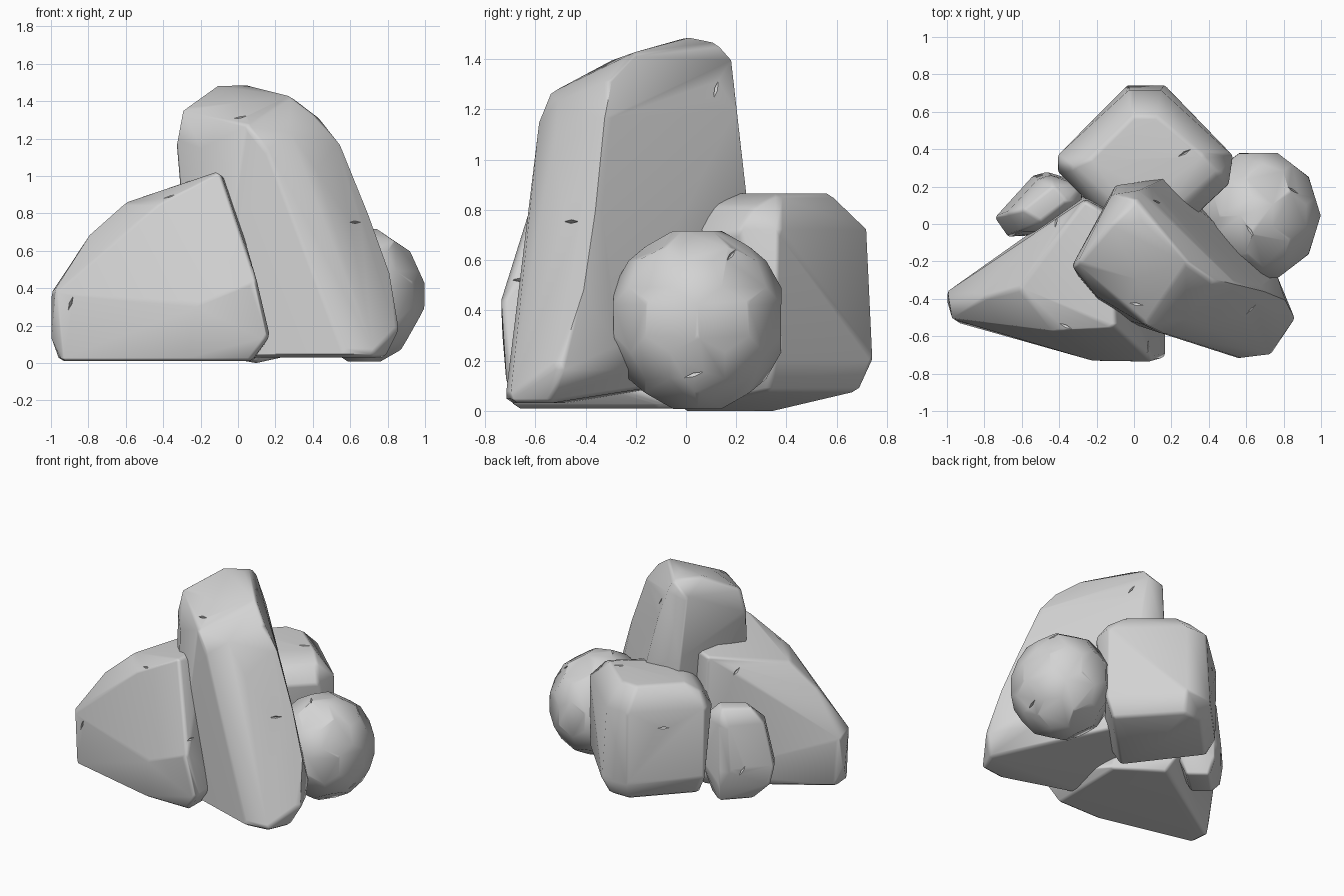
import bpy
import bmesh
import math
from mathutils import Matrix, Vector
from mathutils.bvhtree import BVHTree

old = bpy.data.objects.get("Cube")
if old:
    bpy.data.objects.remove(old, do_unlink=True)

# One grey stone material
stone = bpy.data.materials.new("grey_stone")
stone.use_nodes = True
grey = (0.65, 0.65, 0.65, 1)
stone.diffuse_color = grey
for node in stone.node_tree.nodes:
    if node.type == 'BSDF_PRINCIPLED':
        node.inputs["Base Color"].default_value = grey
        node.inputs["Roughness"].default_value = 0.8


def sphere_directions(subdivisions, part):
    """Unit directions to the corners or the face centres of a sphere."""
    bm = bmesh.new()
    bmesh.ops.create_icosphere(bm, subdivisions=subdivisions, radius=1)
    if part == "corners":
        found = [v.co.normalized() for v in bm.verts]
    else:
        found = [f.calc_center_median().normalized() for f in bm.faces]
    bm.free()
    return found


# Small round shape that softens every corner
BALL = sphere_directions(1, "corners")


def ring(z, *corners):
    """Corners that share one height."""
    return [(x, y, z) for x, y in corners]


def bounds(points):
    low = [min(p[i] for p in points) for i in range(3)]
    high = [max(p[i] for p in points) for i in range(3)]
    return low, high


def link_mesh(name, bm):
    mesh = bpy.data.meshes.new(name)
    bm.to_mesh(mesh)
    obj = bpy.data.objects.new(name, mesh)
    bpy.context.collection.objects.link(obj)
    return obj


def activate(obj):
    bpy.ops.object.select_all(action='DESELECT')
    obj.select_set(True)
    bpy.context.view_layer.objects.active = obj


def chip_cutter(tree, near, turn):
    """Narrow diamond laid into the surface closest to a point."""
    spot, normal, _, _ = tree.find_nearest(Vector(near))
    bm = bmesh.new()
    bmesh.ops.create_cone(bm, segments=4, radius1=1, radius2=0, depth=2,
                          cap_ends=True)
    shape = Matrix.Diagonal((0.08, 0.016, 0.02, 1))
    flip = Matrix.Rotation(math.pi, 4, 'X')
    spin = Matrix.Rotation(math.radians(turn), 4, 'Z')
    lay = normal.to_track_quat('Z', 'Y').to_matrix().to_4x4()
    bm.transform(Matrix.Translation(spot) @ lay @ spin @ shape @ flip)
    cutter = link_mesh("chip_cutter", bm)
    cutter.hide_render = True
    bm.free()
    return cutter


def rock(name, points, soft, chips):
    """Rounded convex stone that fills the bounds of its corner points."""
    bm = bmesh.new()
    for p in points:
        for c in BALL:
            bm.verts.new(Vector(p) + c * soft)
    bmesh.ops.convex_hull(bm, input=bm.verts[:])
    loose = [v for v in bm.verts if not v.link_faces]
    bmesh.ops.delete(bm, geom=loose, context='VERTS')
    low, high = bounds(points)
    for v in bm.verts:
        for i in range(3):
            part = (v.co[i] - low[i] + soft) / (high[i] - low[i] + 2 * soft)
            v.co[i] = low[i] + part * (high[i] - low[i])
    bmesh.ops.dissolve_limit(bm, angle_limit=math.radians(3),
                             verts=bm.verts[:], edges=bm.edges[:])
    bmesh.ops.recalc_face_normals(bm, faces=bm.faces[:])
    tree = BVHTree.FromBMesh(bm)
    obj = link_mesh(name, bm)
    bm.free()
    obj.data.materials.append(stone)

    # Weathered chips
    activate(obj)
    for near, turn in chips:
        cutter = chip_cutter(tree, near, turn)
        cut = obj.modifiers.new("chip", 'BOOLEAN')
        cut.operation = 'DIFFERENCE'
        cut.solver = 'EXACT'
        cut.object = cutter
        bpy.ops.object.modifier_apply(modifier=cut.name)
        bpy.data.objects.remove(cutter, do_unlink=True)

    # Smooth rounding with flat-looking facets
    activate(obj)
    bpy.ops.object.shade_smooth_by_angle(angle=math.radians(50))
    weighted = obj.modifiers.new("facets", 'WEIGHTED_NORMAL')
    weighted.keep_sharp = True


# Tall leaning slab
rock("tall_rock", [
    (-.13, 0, 1.48), (.03, .03, 1.485), (0, .13, 1.465), (0, .18, 1.41),
    (-.12, .16, 1.4), (.27, -.2, 1.425), (.41, -.3, 1.32), (0, -.3, 1.39),
    (-.3, -.2, 1.36), (-.33, -.22, 1.2), (-.2, -.38, 1.15),
    (.05, -.53, 1.27), (.15, -.58, 1.15), (.27, -.5, 1.24),
    (.42, -.51, 1.03), (.53, -.33, 1.17), (.69, -.37, .78),
    (.81, -.42, .45), (.77, -.3, .25), (.07, .2, 1.2), (.14, .245, .85),
    (-.1, .21, .95)]
    + ring(.03, (.58, -.72), (.74, -.7), (.8, -.56), (-.15, -.48))
    + ring(.15, (.86, -.52), (.79, -.36), (.7, -.24), (.24, .22), (0, .22),
           (-.24, -.38)),
    .035,
    [((0, -.45, 1.35), 20), ((.1, .1, 1.27), 60), ((.62, -.45, .75), 0)])

# Broad wedge on the right-hand side of the model
rock("wedge_rock", [
    (-.1, -.55, 1.02), (-.06, -.35, .97), (-.25, .13, .97), (-.12, .06, .96),
    (-.6, -.35, .85), (-.42, -.57, .85), (-.79, -.4, .68),
    (-1, -.38, .36), (-.98, -.5, .38), (.1, -.74, .42), (-.2, -.735, .3)]
    + ring(.12, (.17, -.72), (.17, -.5), (-1, -.43), (-.25, .16))
    + ring(.01, (-.95, -.52), (-.96, -.4), (-.25, -.69), (.09, -.69),
           (.1, -.1), (-.2, .1)),
    .035,
    [((-.37, -.55, .9), 30), ((-.9, -.55, .32), 70), ((.1, -.66, .53), 0),
     ((-.4, 0, .85), 40)])

# Squared block at the back, set corner-on
rock("back_rock",
     ring(.865, (-.24, .34), (0, .58), (.12, .58), (.38, .36), (.1, .15))
     + ring(.82, (-.33, .3), (0, 0), (.14, 0), (.46, .28))
     + ring(.73, (-.41, .36), (-.02, .72), (.14, .72), (.53, .36),
            (.51, .22), (.15, -.12), (0, -.12), (-.41, .29))
     + ring(.2, (-.4, .36), (-.03, .745), (.16, .745), (.53, .35),
            (.15, -.12), (0, -.12))
     + ring(.08, (-.34, .34), (-.01, .69), (.13, .69), (.46, .33))
     + ring(0, (.1, .35), (.1, -.02)),
     .035,
     [((.27, .38, .9), 30), ((-.2, .55, .6), 0)])

# Rounded boulder with five- and six-sided facets
facets = sphere_directions(2, "faces")
reach = bounds(facets)[1]
middle, half = (.665, .045, .362), (.335, .337, .354)
rock("round_rock",
     [[middle[i] + half[i] * f[i] / reach[i] for i in range(3)]
      for f in facets],
     .02,
     [((.6, -.05, .75), 0), ((.85, .18, .62), 40), ((.9, .03, .15), 20)])

# Small stone tucked in behind the wedge
rock("small_rock",
     ring(.67, (-.58, .07), (-.5, .02), (-.36, .13), (-.42, .2))
     + ring(.58, (-.67, .05), (-.61, -.04), (-.46, -.04), (-.28, .12),
            (-.28, .2), (-.44, .26), (-.5, .24))
     + ring(.25, (-.74, .02), (-.68, -.07), (-.48, -.06), (-.27, .22),
            (-.46, .28), (-.53, .26))
     + ring(.12, (-.71, .03), (-.48, -.05), (-.28, .14), (-.46, .28))
     + ring(.01, (-.6, .08), (-.5, 0), (-.33, .16), (-.44, .25)),
     .03,
     [((-.6, .2, .25), 60)])
